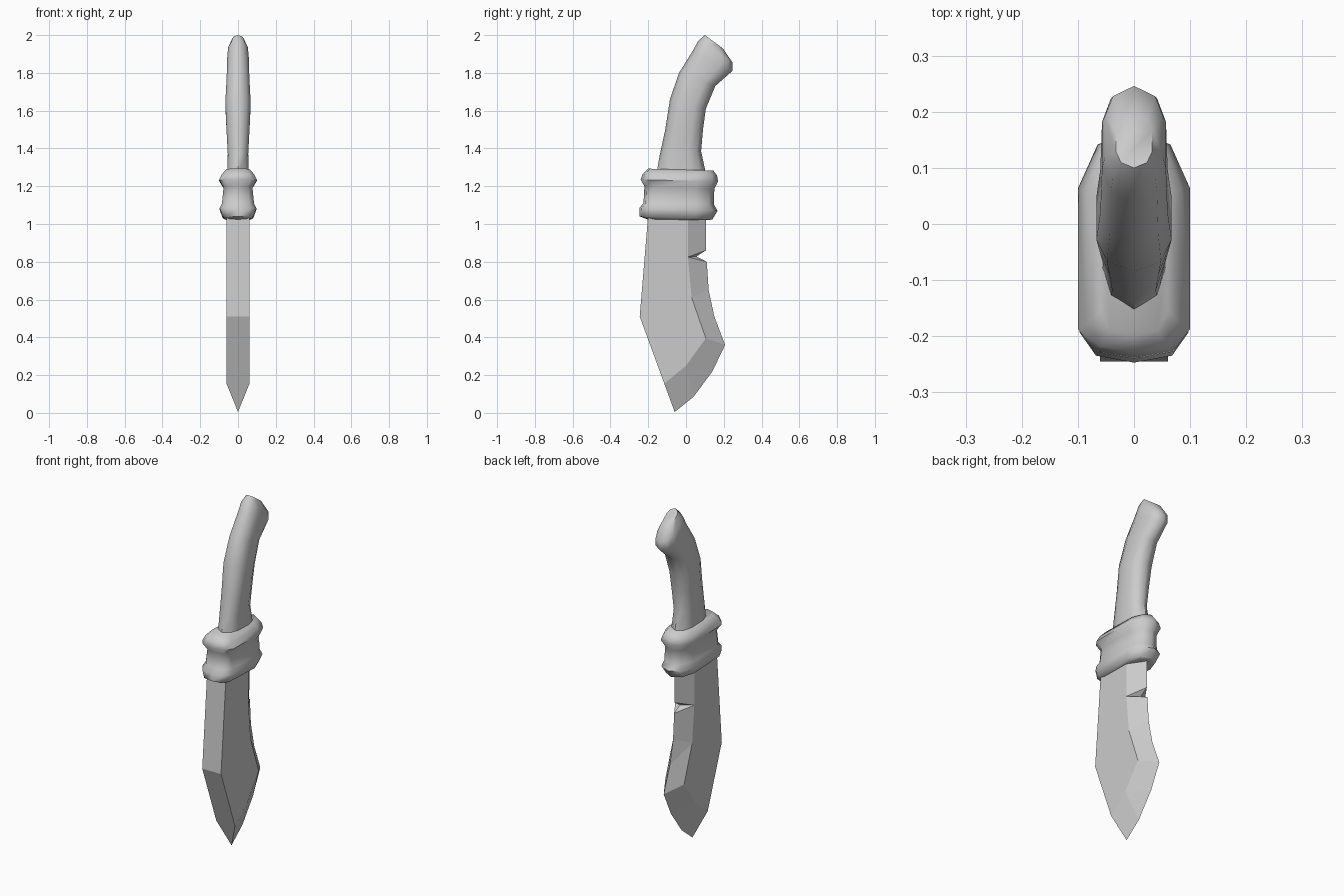
import bpy, bmesh

if "Cube" in bpy.data.objects:
    bpy.data.objects.remove(bpy.data.objects["Cube"])


def finish(name, bm, smooth_angle=None):
    bmesh.ops.recalc_face_normals(bm, faces=bm.faces)
    mesh = bpy.data.meshes.new(name)
    bm.to_mesh(mesh)
    bm.free()
    obj = bpy.data.objects.new(name, mesh)
    bpy.context.collection.objects.link(obj)
    if smooth_angle:
        bpy.ops.object.select_all(action='DESELECT')
        obj.select_set(True)
        bpy.context.view_layer.objects.active = obj
        bpy.ops.object.shade_smooth_by_angle(angle=smooth_angle)
    return obj


def loft(name, section, rings):
    """section: (position front to back, width fraction); rings: front y,z, back y,z, half width"""
    full = section + [(t, -w) for t, w in section[-2:0:-1]]
    bm = bmesh.new()
    loops = []
    for y0, z0, y1, z1, half in rings:
        loops.append([bm.verts.new((w * half, y0 + (y1 - y0) * t, z0 + (z1 - z0) * t))
                      for t, w in full])
    n = len(full)
    for a, b in zip(loops, loops[1:]):
        for i in range(n):
            j = (i + 1) % n
            bm.faces.new((a[i], a[j], b[j], b[i]))
    bm.faces.new(loops[0])
    bm.faces.new(loops[-1])
    return finish(name, bm, 1.0)


# Blade: flat cheeks, ground bevel, nicked cutting edge and thick spine
T = 0.061
spine = [(-0.20, 1.05), (-0.245, 0.51), (-0.115, 0.155)]
grind = [(0.01, 1.05), (0.01, 0.825), (0.03, 0.61), (0.105, 0.395), (0.0, 0.25)]
edge = [(0.105, 1.05), (0.105, 0.86), (0.055, 0.828), (0.11, 0.80), (0.12, 0.65),
        (0.15, 0.51), (0.207, 0.36), (0.14, 0.22), (0.04, 0.085), (-0.06, 0.005)]
bm = bmesh.new()
E = [bm.verts.new((0, y, z)) for y, z in edge]
sides = []
for x in (T, -T):
    S = [bm.verts.new((x, y, z)) for y, z in spine]
    G = [bm.verts.new((x, y, z)) for y, z in grind]
    sides.append((S, G))
    bm.faces.new(S + G[::-1])
    for face in ((G[0], G[1], E[1], E[0]), (G[1], E[2], E[1]), (G[1], E[3], E[2]),
                 (G[1], G[2], E[4], E[3]), (G[2], E[5], E[4]), (G[2], G[3], E[6], E[5]),
                 (G[3], G[4], E[7], E[6]), (G[4], E[8], E[7]),
                 (G[4], S[2], E[9], E[8])):
        bm.faces.new(face)
(S, G), (S2, G2) = sides
for i in range(2):
    bm.faces.new((S[i], S[i + 1], S2[i + 1], S2[i]))
bm.faces.new((S[2], E[9], S2[2]))
bm.faces.new((S[0], G[0], E[0], G2[0], S2[0]))
finish("blade", bm)

# Collar: waisted sleeve with a rolled rim at each end
loft("collar", [(0, 0), (0.03, 0.7), (0.13, 1), (0.74, 1), (0.93, 0.65), (1, 0)], [
    (-0.205, 1.025, 0.12, 1.02, 0.062),
    (-0.245, 1.04, 0.14, 1.025, 0.08),
    (-0.247, 1.085, 0.167, 1.07, 0.097),
    (-0.225, 1.11, 0.147, 1.105, 0.085),
    (-0.220, 1.20, 0.15, 1.185, 0.076),
    (-0.240, 1.235, 0.17, 1.225, 0.10),
    (-0.23, 1.265, 0.165, 1.255, 0.085),
    (-0.20, 1.293, 0.145, 1.283, 0.06)])

# Grip: curved handle flaring into a hooked butt
loft("grip", [(0, 0), (0.1, 0.72), (0.3, 1), (0.7, 1), (0.9, 0.72), (1, 0)], [
    (-0.157, 1.26, 0.107, 1.26, 0.057),
    (-0.14, 1.36, 0.08, 1.385, 0.054),
    (-0.11, 1.50, 0.09, 1.50, 0.061),
    (-0.085, 1.66, 0.105, 1.61, 0.067),
    (-0.037, 1.80, 0.155, 1.73, 0.06),
    (0.035, 1.915, 0.245, 1.81, 0.057),
    (0.065, 1.97, 0.246, 1.855, 0.052),
    (0.10, 2.00, 0.195, 1.93, 0.032)])
